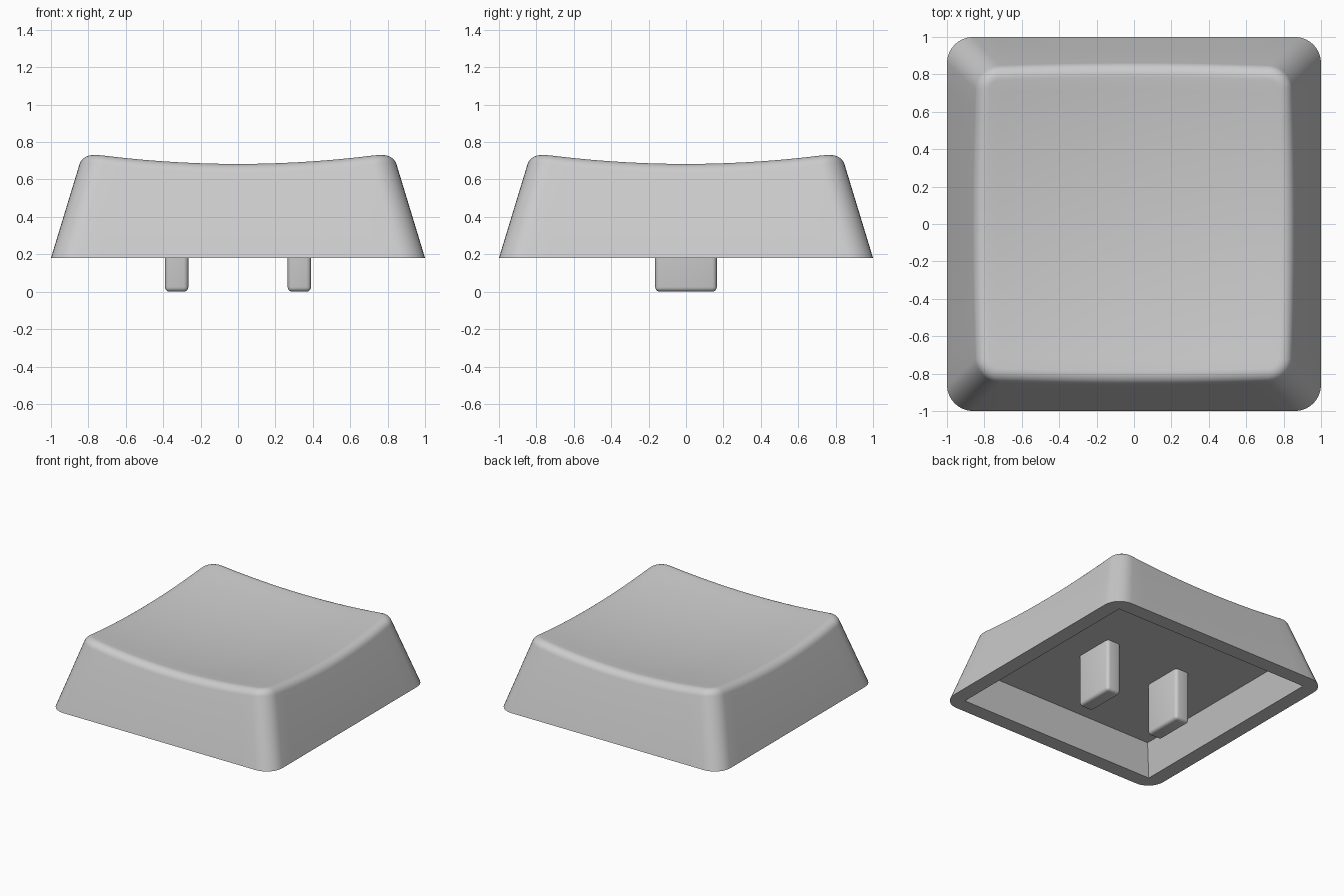
import bpy, bmesh, math

if "Cube" in bpy.data.objects:
    bpy.data.objects.remove(bpy.data.objects["Cube"])

BASE_Z, TAPER = 0.18, 0.306      # skirt height above ground, wall lean
CEIL_Z = 0.42                    # underside of the top plate
FILLET = 0.08                    # rounding of the top edge
ARC, SIDE = 8, 14                # segments per corner and per side

plastic = bpy.data.materials.new("grey plastic")
plastic.diffuse_color = (0.6, 0.6, 0.6, 1)
plastic.use_nodes = True
plastic.node_tree.nodes["Principled BSDF"].inputs["Base Color"].default_value = plastic.diffuse_color


def dish(x, y):
    """Height of the shallow bowl on top."""
    return 0.627 + 0.09 * (x * x + y * y)


def outline():
    """Rounded square as (corner factor, radius direction) pairs."""
    pts = []
    for q in range(4):
        a0 = q * math.pi / 2
        mid = a0 + math.pi / 4
        cx, cy = math.copysign(1, math.cos(mid)), math.copysign(1, math.sin(mid))
        for i in range(ARC + 1):
            a = a0 + i / ARC * math.pi / 2
            pts.append((cx, cy, math.cos(a), math.sin(a)))
        ex, ey = -math.sin(a0), math.cos(a0)      # outward direction of next side
        for i in range(1, SIDE):
            t = 2 * i / SIDE
            pts.append((cx - t * ey, cy + t * ex, ex, ey))
    return pts


def place(p, h, r):
    cx, cy, dx, dy = p
    return cx * (h - r) + dx * r, cy * (h - r) + dy * r


def finish(name, bm):
    bmesh.ops.recalc_face_normals(bm, faces=bm.faces)
    me = bpy.data.meshes.new(name)
    bm.to_mesh(me)
    bm.free()
    me.materials.append(plastic)
    ob = bpy.data.objects.new(name, me)
    bpy.context.collection.objects.link(ob)
    bpy.ops.object.select_all(action='DESELECT')
    ob.select_set(True)
    bpy.context.view_layer.objects.active = ob
    bpy.ops.object.shade_smooth_by_angle(angle=math.radians(30))
    return ob


# Cap shell: rings run from the cavity ceiling, over the rim, up the wall to the dish
shape = outline()
rings = []
for h, r, z in ((0.808, 0, CEIL_Z), (0.88, 0, BASE_Z), (1.0, 0.14, BASE_Z)):
    rings.append([(*place(p, h, r), z) for p in shape])

lean = math.atan(TAPER)
setback = FILLET * math.tan((math.pi / 2 - lean) / 2)
for i in range(9):
    a = lean + (math.pi / 2 - lean) * i / 8
    inset = setback - FILLET * math.cos(a)
    drop = FILLET * (1 - math.sin(a))
    ring = []
    for p in shape:
        edge = 0.84
        for _ in range(4):       # find where the wall meets the dish
            edge = 1 - TAPER * (dish(*place(p, edge, 0.11)) - BASE_Z)
        x, y = place(p, edge - inset, 0.11 - inset)
        ring.append((x, y, dish(x, y) - drop))
    rings.append(ring)

crest = rings[-1]
for i in range(11, 0, -1):
    s = i / 12
    rings.append([(x * s, y * s, dish(x * s, y * s)) for x, y, _ in crest])

bm = bmesh.new()
loops = [[bm.verts.new(c) for c in ring] for ring in rings]
n = len(shape)
for a, b in zip(loops, loops[1:]):
    for i in range(n):
        j = (i + 1) % n
        bm.faces.new((a[i], a[j], b[j], b[i]))
centre = bm.verts.new((0, 0, dish(0, 0)))
for i in range(n):
    bm.faces.new((loops[-1][i], loops[-1][(i + 1) % n], centre))
bm.faces.new(loops[0][::-1])
bmesh.ops.remove_doubles(bm, verts=bm.verts, dist=1e-5)
finish("cap_shell", bm)

# Two mounting prongs under the cap
for side, label in ((-1, "left"), (1, "right")):
    bm = bmesh.new()
    bmesh.ops.create_cube(bm, size=1)
    for v in bm.verts:
        v.co = (side * 0.328 + v.co.x * 0.125, v.co.y * 0.33, (v.co.z + 0.5) * 0.46)
    bmesh.ops.bevel(bm, geom=bm.edges[:], offset=0.025, segments=4,
                    profile=0.5, affect='EDGES')
    finish(label + "_prong", bm)
